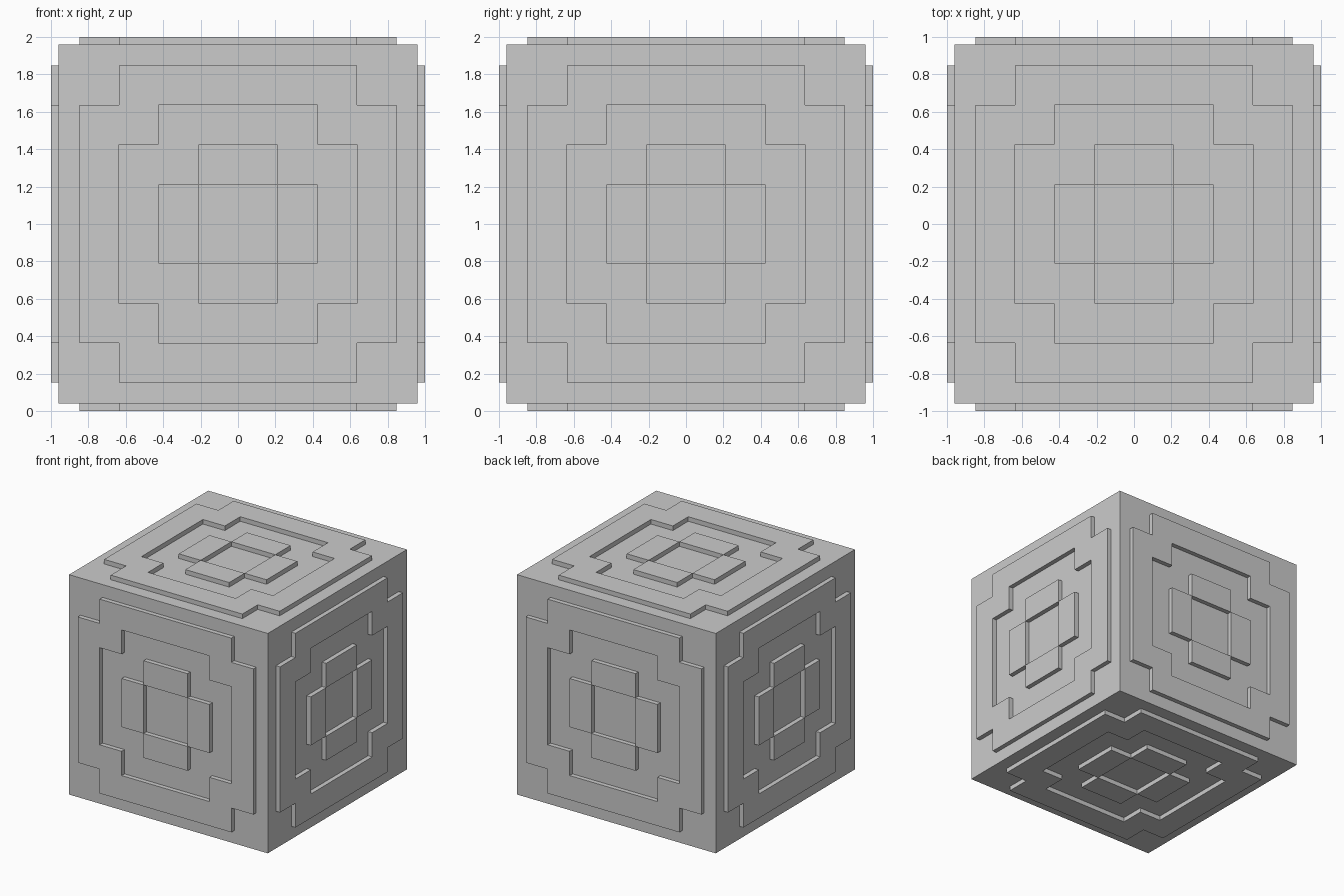
import bpy, bmesh
from math import pi
from mathutils import Matrix, Vector

if "Cube" in bpy.data.objects:
    bpy.data.objects.remove(bpy.data.objects["Cube"])

HALF, STEP, RISE, SINK = 0.96, 0.212, 0.04, 0.01
CENTRE = Matrix.Translation((0, 0, 1))


def finish(name, bm):
    bmesh.ops.recalc_face_normals(bm, faces=bm.faces)
    mesh = bpy.data.meshes.new(name)
    bm.to_mesh(mesh)
    bm.free()
    bpy.context.collection.objects.link(bpy.data.objects.new(name, mesh))


def plate(name, raised, turn):
    """Raised plate made of the square cells (distance from centre a, b) that pass the test."""
    bm = bmesh.new()
    for i in range(-4, 4):
        for j in range(-4, 4):
            if raised(max(i, -1 - i), max(j, -1 - j)):
                corners = [(i, j), (i + 1, j), (i + 1, j + 1), (i, j + 1)]
                bm.faces.new([bm.verts.new((x * STEP, y * STEP, HALF - SINK))
                              for x, y in corners])
    bmesh.ops.remove_doubles(bm, verts=bm.verts, dist=1e-4)
    top = bmesh.ops.extrude_face_region(bm, geom=bm.faces[:])["geom"]
    bmesh.ops.translate(bm, vec=Vector((0, 0, RISE + SINK)),
                        verts=[g for g in top if isinstance(g, bmesh.types.BMVert)])
    bm.transform(CENTRE @ turn)
    finish(name, bm)


# Main cube
bm = bmesh.new()
bmesh.ops.create_cube(bm, size=2 * HALF, matrix=CENTRE)
finish("cube_body", bm)

# Same raised pattern on all six sides
sides = {
    "top": Matrix.Identity(4),
    "bottom": Matrix.Rotation(pi, 4, 'X'),
    "front": Matrix.Rotation(pi / 2, 4, 'X'),
    "back": Matrix.Rotation(-pi / 2, 4, 'X'),
    "right": Matrix.Rotation(pi / 2, 4, 'Y'),
    "left": Matrix.Rotation(-pi / 2, 4, 'Y'),
}
for side, turn in sides.items():
    # Stepped ring
    plate(side + "_ring", lambda a, b: (a == b == 2) or (max(a, b) == 3 and min(a, b) < 3), turn)
    # Arms around the sunken centre square
    plate(side + "_side_arms", lambda a, b: (a, b) == (1, 0), turn)
    plate(side + "_end_arms", lambda a, b: (a, b) == (0, 1), turn)
